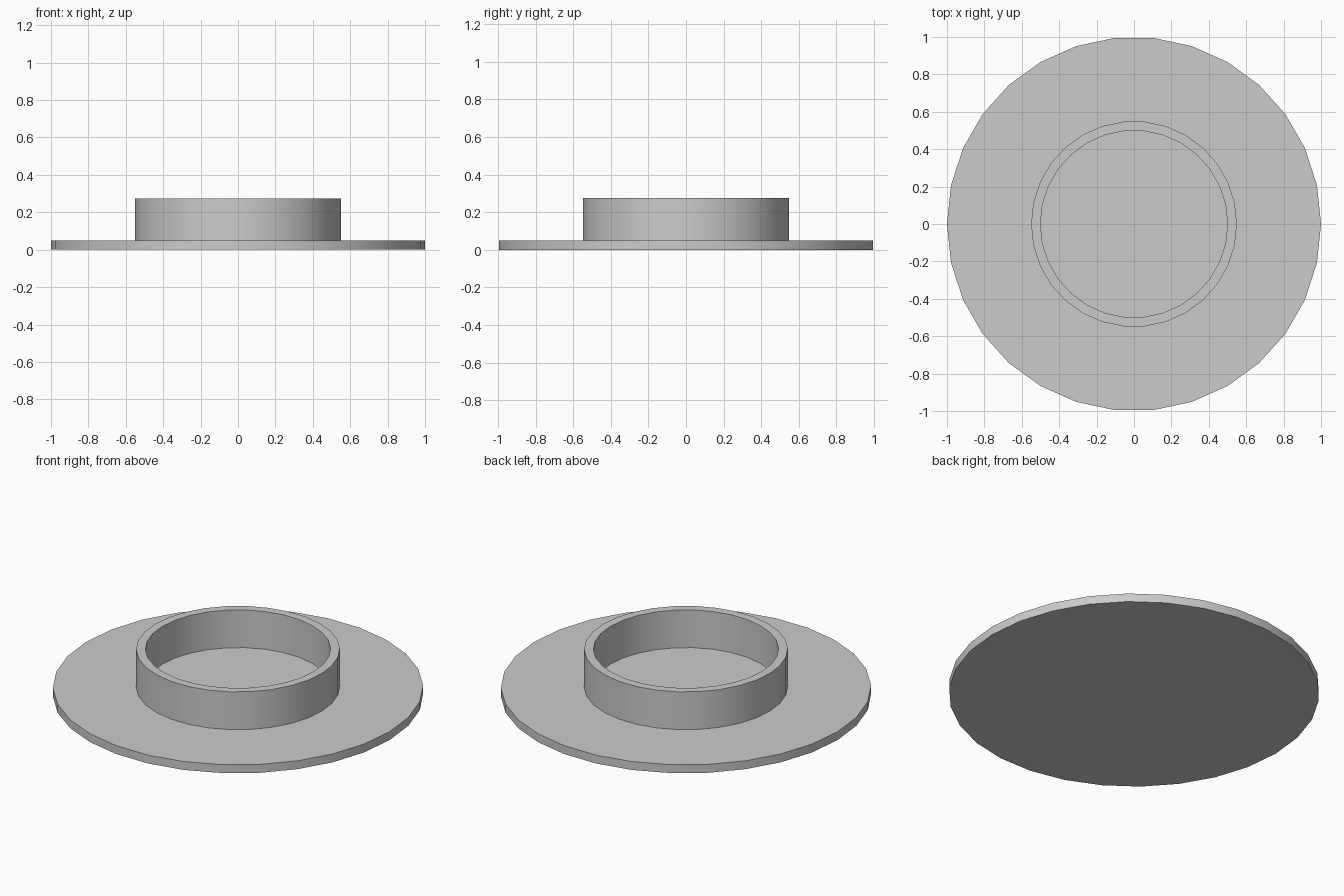
import bpy
import math

SIDES = 30

cube = bpy.data.objects.get("Cube")
if cube:
    bpy.data.objects.remove(cube, do_unlink=True)

# Single plain grey material
grey = bpy.data.materials.new("plain_grey")
grey.use_nodes = True
colour = (0.6, 0.6, 0.6, 1.0)
grey.diffuse_color = colour
grey.node_tree.nodes["Principled BSDF"].inputs["Base Color"].default_value = colour


def lathe(name, profile, cap_ends=False):
    """Revolve an upward (radius, height) profile around the z axis."""
    verts, faces = [], []
    for radius, z in profile:
        for i in range(SIDES):
            a = math.tau * i / SIDES
            verts.append((radius * math.cos(a), radius * math.sin(a), z))
    for row in range(len(profile) - 1):
        for i in range(SIDES):
            j = (i + 1) % SIDES
            low, high = row * SIDES, (row + 1) * SIDES
            faces.append((low + i, low + j, high + j, high + i))
    if cap_ends:
        last = (len(profile) - 1) * SIDES
        faces.append(tuple(reversed(range(SIDES))))
        faces.append(tuple(range(last, last + SIDES)))
    mesh = bpy.data.meshes.new(name)
    mesh.from_pydata(verts, [], faces)
    mesh.materials.append(grey)
    obj = bpy.data.objects.new(name, mesh)
    bpy.context.collection.objects.link(obj)
    bpy.ops.object.select_all(action="DESELECT")
    obj.select_set(True)
    bpy.context.view_layer.objects.active = obj
    bpy.ops.object.shade_smooth_by_angle(angle=math.radians(30))
    return obj


BASE_TOP, RIM_TOP = 0.05, 0.275

# Flat round base
lathe("base_disc", [(1.0, 0.0), (1.0, BASE_TOP)], cap_ends=True)

# Raised hollow collar: outer wall, flat rim, inner wall
lathe("collar_ring", [(0.55, BASE_TOP), (0.55, RIM_TOP),
                      (0.5, RIM_TOP), (0.5, BASE_TOP)])
